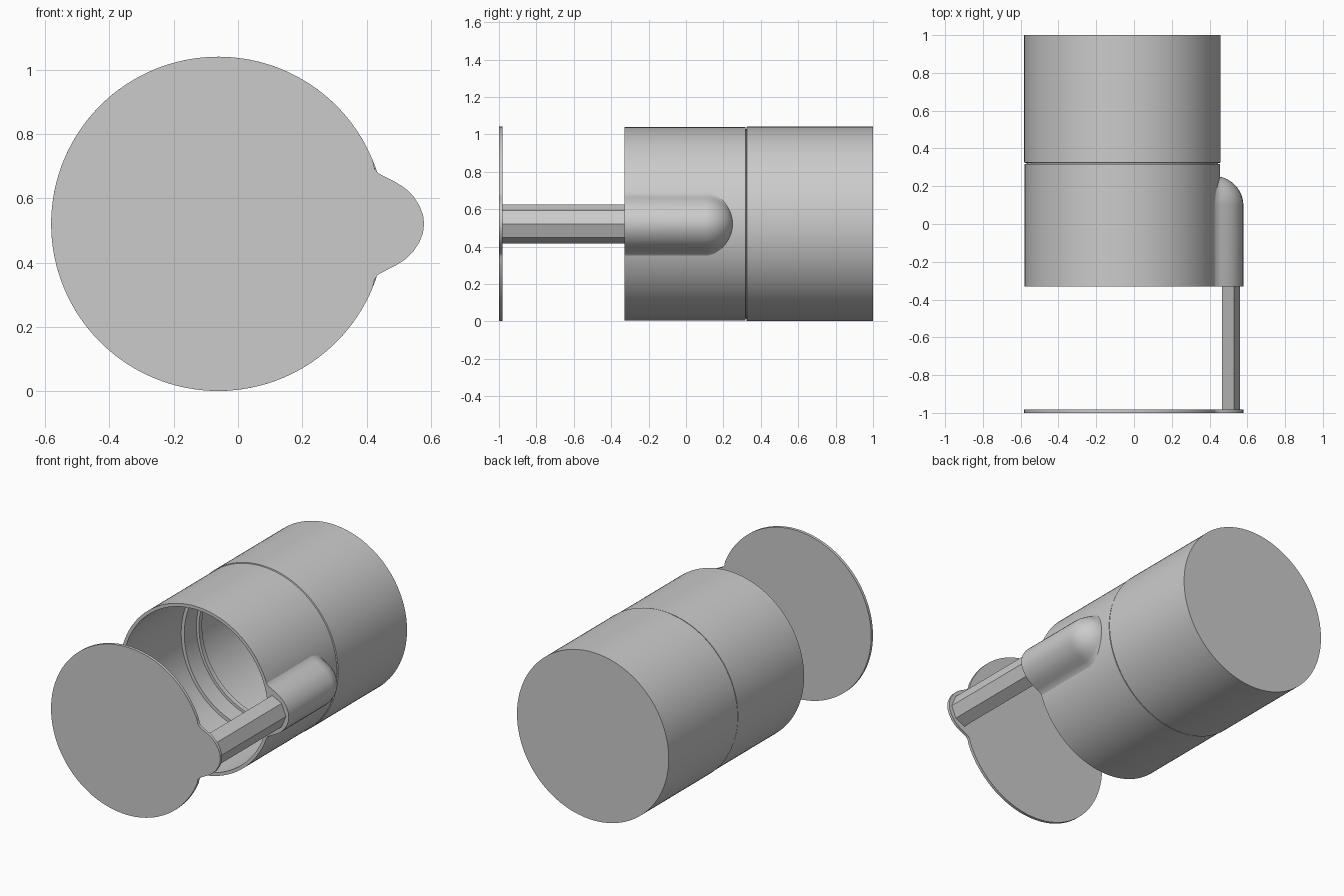
import bpy, bmesh
from math import sin, cos, pi, sqrt, atan2, radians

if "Cube" in bpy.data.objects:
    bpy.data.objects.remove(bpy.data.objects["Cube"])

CX, CZ, R = -0.0615, 0.521, 0.52
SEG = 128

grey = bpy.data.materials.new("light_grey")
grey.use_nodes = True
grey.diffuse_color = (0.6, 0.6, 0.6, 1)
grey.node_tree.nodes["Principled BSDF"].inputs["Base Color"].default_value = (0.6, 0.6, 0.6, 1)


def loft(name, rings, caps=True, smooth=True):
    """Skin rings of (x, y, z) points, z measured from the axis."""
    bm = bmesh.new()
    loops = [[bm.verts.new((x, y, z + CZ)) for x, y, z in ring] for ring in rings]
    for a, b in zip(loops, loops[1:]):
        n = len(a)
        for i in range(n):
            bm.faces.new((a[i], a[(i + 1) % n], b[(i + 1) % n], b[i]))
    if caps:
        bm.faces.new(loops[0])
        bm.faces.new(loops[-1])
    bmesh.ops.recalc_face_normals(bm, faces=bm.faces[:])
    mesh = bpy.data.meshes.new(name)
    bm.to_mesh(mesh)
    bm.free()
    mesh.materials.append(grey)
    obj = bpy.data.objects.new(name, mesh)
    bpy.context.collection.objects.link(obj)
    if smooth:
        bpy.ops.object.select_all(action="DESELECT")
        obj.select_set(True)
        bpy.context.view_layer.objects.active = obj
        bpy.ops.object.shade_smooth_by_angle(angle=radians(30))
    return obj


def circle(r, y):
    return [(CX + r * cos(2 * pi * i / SEG), y, r * sin(2 * pi * i / SEG)) for i in range(SEG)]


# Front sleeve: open tube with a thin wall
sleeve = [(0.517, -0.33), (0.517, 0.318), (0.497, 0.318), (0.497, -0.33), (0.517, -0.33)]
loft("front_sleeve", [circle(r, y) for r, y in sleeve], caps=False)

# Rear cup: closed back, stepped neck that plugs into the sleeve
cup = [(R, 1.0), (R, 0.325), (0.507, 0.322), (0.507, 0.312), (0.496, 0.312),
       (0.496, 0.24), (0.475, 0.24), (0.475, 0.36), (0.458, 0.36), (0.458, 0.39),
       (0.497, 0.39), (0.497, 0.98)]
loft("rear_cup", [circle(r, y) for r, y in cup])

# Shared side bulge outline: upper half, then mirrored
half = [(0.425, 0.172), (0.436, 0.158), (0.46, 0.145), (0.49, 0.13), (0.52, 0.111),
        (0.545, 0.087), (0.565, 0.056), (0.576, 0.027)]
bulge = [(x, -z) for x, z in half] + [(0.579, 0)] + half[::-1]


# Hinge housing: bulge hugging the sleeve, shrinking to a rounded rear end
def surface(z):
    return CX + sqrt(0.51 ** 2 - z * z)


def housing_ring(y, s):
    outer = [(surface(z * s) + (x - surface(z)) * s ** 1.2, y, z * s) for x, z in bulge]
    inner = [(surface(z * s) - 0.004, y, z * s) for x, z in half[1:] + [(0, 0)]]
    inner += [(surface(z * s) - 0.004, y, -z * s) for x, z in half[:0:-1]]
    return outer + inner


rings = [housing_ring(-0.33, 1)]
for i in range(15):
    t = pi / 2 * i / 14.2
    rings.append(housing_ring(0.10 + 0.15 * sin(t), cos(t)))
loft("hinge_housing", rings)

# Lid: thin disc sharing the bulged outline
start = atan2(half[0][1], half[0][0] - CX)
count = 110
arc = [start + (2 * pi - 2 * start) * i / count for i in range(1, count)]
lid = bulge + [(CX + R * cos(a), R * sin(a)) for a in arc]
loft("lid", [[(x, y, z) for x, z in lid] for y in (-1.0, -0.982)])

# Lid arm: faceted bar running into the housing
arm = [(0.465, -0.105), (0.53, -0.073), (0.56, 0), (0.53, 0.073), (0.465, 0.105)]
loft("lid_arm", [[(x, y, z) for x, z in arm] for y in (-0.985, -0.32)], smooth=False)
